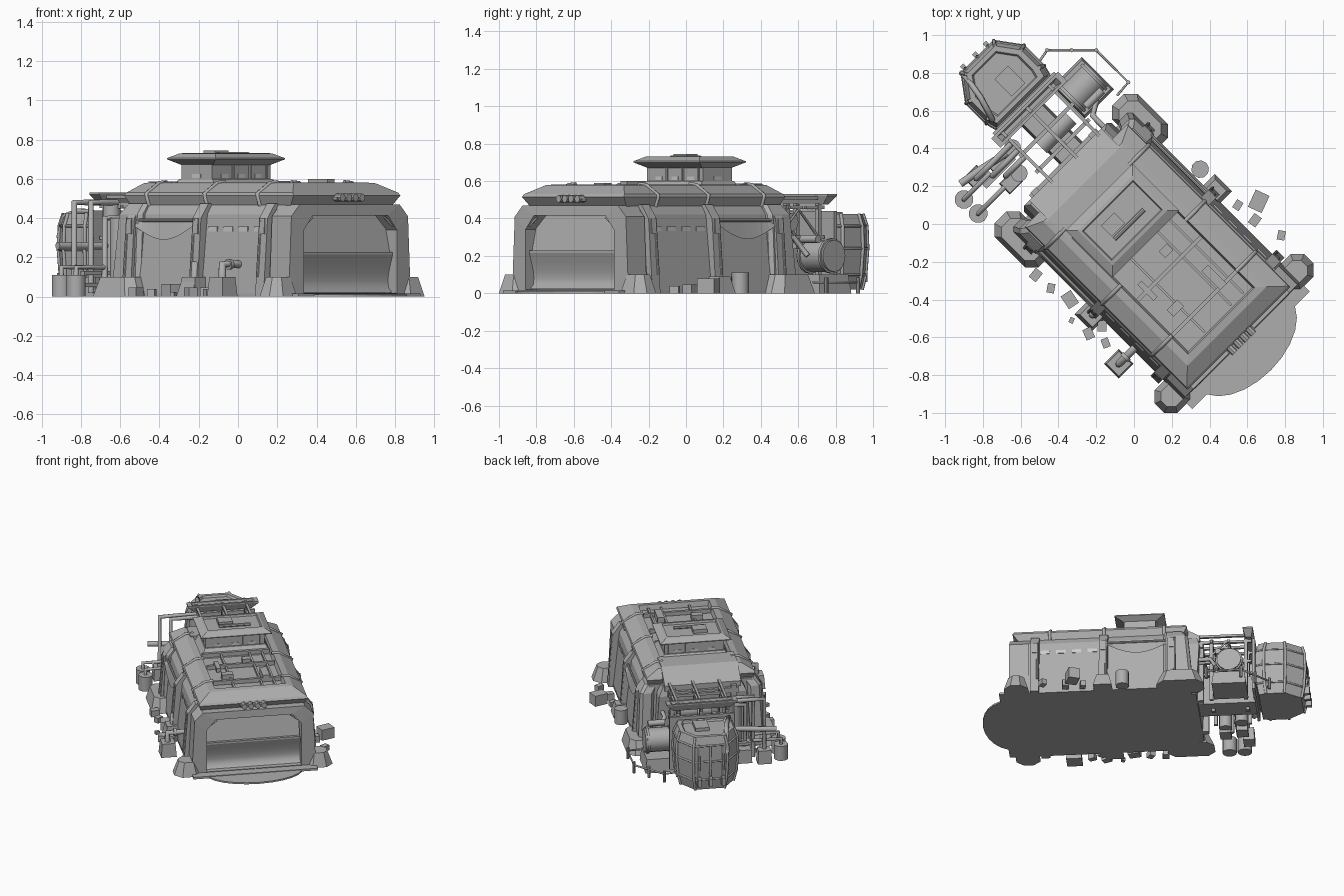
import bpy, math, random
from mathutils import Matrix, Vector

if "Cube" in bpy.data.objects:
    bpy.data.objects.remove(bpy.data.objects["Cube"])

random.seed(4)
TURN = Matrix.Rotation(math.radians(45), 4, 'Z')  # whole base is built straight, then turned
C = -0.035                                         # hall centre line
GREY = bpy.data.materials.new("dark_grey")
GREY.diffuse_color = (.42, .42, .42, 1)
GREY.use_nodes = True
GREY.node_tree.nodes["Principled BSDF"].inputs["Base Color"].default_value = GREY.diffuse_color
PALE = bpy.data.materials.new("pale_opening")
PALE.diffuse_color = (.9, .9, .9, 1)
PALE.use_nodes = True
PALE.node_tree.nodes["Principled BSDF"].inputs["Base Color"].default_value = PALE.diffuse_color


def mesh(name, verts, faces, smooth=False):
    me = bpy.data.meshes.new(name)
    me.from_pydata(verts, [], faces)
    me.update()
    me.materials.append(PALE if "slot" in name else GREY)
    ob = bpy.data.objects.new(name, me)
    bpy.context.collection.objects.link(ob)
    ob.matrix_world = TURN
    if smooth:
        ob.select_set(True)
        bpy.context.view_layer.objects.active = ob
        bpy.ops.object.shade_smooth_by_angle(angle=math.radians(40))
        ob.select_set(False)
    return ob


def loft(name, rings, caps=True, smooth=False):
    n = len(rings[0])
    verts = [v for r in rings for v in r]
    faces = [(i * n + j, i * n + (j + 1) % n, (i + 1) * n + (j + 1) % n, (i + 1) * n + j)
             for i in range(len(rings) - 1) for j in range(n)]
    if caps:
        faces += [tuple(range(n))[::-1], tuple(range((len(rings) - 1) * n, len(rings) * n))]
    return mesh(name, verts, faces, smooth)


def rect(x0, x1, y0, y1, z, c=0.0):
    if not c:
        return [(x0, y0, z), (x1, y0, z), (x1, y1, z), (x0, y1, z)]
    return [(x0 + c, y0, z), (x1 - c, y0, z), (x1, y0 + c, z), (x1, y1 - c, z),
            (x1 - c, y1, z), (x0 + c, y1, z), (x0, y1 - c, z), (x0, y0 + c, z)]


def box(name, c, s, rz=0.0, taper=1.0, chamfer=0.0):
    rot = Matrix.Rotation(rz, 3, 'Z')
    rings = []
    for k, z in ((1, -s[2] / 2), (taper, s[2] / 2)):
        r = rect(-s[0] / 2 * k, s[0] / 2 * k, -s[1] / 2 * k, s[1] / 2 * k, z, chamfer * k)
        rings.append([tuple(rot @ Vector(p) + Vector(c)) for p in r])
    return loft(name, rings)


def cyl(name, a, b, r, n=16):
    a, b = Vector(a), Vector(b)
    q = (b - a).to_track_quat('Z', 'Y')
    ring = [q @ Vector((r * math.cos(t), r * math.sin(t), 0))
            for t in (2 * math.pi * i / n for i in range(n))]
    return loft(name, [[tuple(e + v) for v in ring] for e in (a, b)], smooth=True)


def pipe(name, pts, r):
    cu = bpy.data.curves.new(name, 'CURVE')
    cu.dimensions, cu.bevel_depth, cu.bevel_resolution, cu.use_fill_caps = '3D', r, 2, True
    cu.materials.append(GREY)
    sp = cu.splines.new('POLY')
    sp.points.add(len(pts) - 1)
    for p, q in zip(sp.points, pts):
        p.co = (*q, 1)
    ob = bpy.data.objects.new(name, cu)
    bpy.context.collection.objects.link(ob)
    ob.matrix_world = TURN


def plan(x, y):  # plan position on the grid -> straight frame
    return (x + y) * math.sqrt(.5), (y - x) * math.sqrt(.5)


# floor slab and rounded door apron
box("floor_slab", (C, -.24, .008), (.88, 1.34, .016))
arc = [(C + .34 * math.cos(t), -.86 - .20 * math.sin(t)) for t in (math.pi * i / 12 for i in range(13))]
loft("door_apron", [[(x, y, z) for x, y in arc[::-1]] for z in (0, .012)])

# main hall, front arch and door
hall, arch, door = [[(C - x, z) for x, z in p] + [(C + x, z) for x, z in p[::-1]] for p in (
    [(.44, 0), (.395, .42), (.36, .475)],
    [(.44, 0), (.42, .41), (.36, .47)],
    [(.335, .02), (.335, .34), (.27, .415)])]
loft("main_hall", [[(x, y, z) for x, z in hall] for y in (-.75, .39)])
loft("front_arch", [[(x, y, z) for x, z in p] for p, y in
                    ((arch, -.70), (arch, -.84), (door, -.845), (door, -.755))], caps=False)
mesh("door_upper_panel", [(C + s * .33, y, z) for s in (-1, 1) for y, z in ((-.755, .41), (-.80, .22))],
     [(0, 1, 3, 2)])
curve = [(-.815, .215), (-.80, .17), (-.785, .12), (-.78, .08), (-.785, .045), (-.81, .022)]
m = len(curve)
mesh("door_lower_curve", [(C + s * .335, y, z) for s in (-1, 1) for y, z in curve],
     [(k, k + 1, m + k + 1, m + k) for k in range(m - 1)], True)
box("door_rail", (C, -.81, .222), (.66, .02, .014))
for s in (-1, 1):
    pipe("door_brace", [(C + s * .32, -.83, .36), (C + s * .26, -.83, .405)], .006)

# flared roof with sunken deck and sloping rear plate
loft("roof", [rect(C - h, C + h, a, b, z) for h, a, b, z in
              ((.365, -.78, .37, .465), (.385, -.82, .40, .515), (.38, -.81, .39, .53), (.295, -.73, .35, .578),
               (.25, -.69, .31, .583), (.24, -.68, .29, .545))])
slope = [(.18, .54), (.18, .588), (.34, .586), (.48, .50), (.48, .46)]
loft("rear_roof_plate", [[(C + s * .27, y, z) for y, z in slope] for s in (-1, 1)])
for y in (-.56, -.30, -.10):
    box("roof_cross_beam", (C, y, .565), (.48, .02, .03))
for x in (-.14, .06, .15):
    box("roof_long_beam", (x, -.37, .558), (.014, .6, .02))
for s in (-1, 1):
    for y in (-.56, -.18, .24):
        pipe("roof_rib", [(C + s * .24, y, .583), (C + s * .295, y, .579), (C + s * .385, y, .525),
                          (C + s * .365, y, .465)], .011)
for x, y, w, d, h in ((.10, -.50, .05, .14, .05), (-.16, -.47, .08, .05, .04), (.02, -.22, .06, .05, .03),
                      (-.2, -.3, .03, .12, .03)):
    box("roof_unit", (x, y, .55 + h / 2), (w, d, h))
box("front_lamp_bar", (C, -.83, .50), (.19, .03, .016))
for k in range(4):
    cyl("front_lamp", (C - .07 + k * .047, -.81, .505), (C - .07 + k * .047, -.86, .505), .02, 8)

# lookout tower
tx, ty = -.03, .057


def step(hx, hy, z):
    return rect(tx - hx, tx + hx, ty - hy, ty + hy, z)


loft("tower_base", [step(.25, .175, .54), step(.215, .12, .60)])
loft("tower_body", [step(.21, .11, .58), step(.21, .11, .70)])
loft("tower_cap", [step(.205, .11, .67), step(.25, .175, .70), step(.25, .175, .706), step(.205, .13, .73),
                   step(.19, .11, .732), step(.185, .105, .718)])
box("tower_hatch", (tx - .05, ty + .02, .73), (.1, .08, .03))
cyl("tower_tube", (tx - .1, ty - .04, .725), (tx + .12, ty - .04, .725), .012, 8)
for s in (-1, 1):
    for k in (-1, 0, 1):
        box("tower_slot", (tx + k * .12, ty + s * .109, .615), (.05, .008, .02))
        box("tower_rib", (tx + k * .12 + .06, ty + s * .112, .64), (.012, .012, .10))
    box("tower_side_slot", (tx + s * .209, ty, .615), (.008, .06, .02))

# side walls: ribs, feet, slots and sagging covers
for s in (-1, 1):
    for y in (-.66, -.18, .30):
        loft("wall_rib", [rect(C + s * a - .022, C + s * a + .022, y - .03, y + .03, z)
                          for a, z in ((.45, 0), (.42, .40), (.365, .475))])
        box("rib_lamp", (C + s * .425, y, .36), (.06, .035, .08), 0, .7)
        cyl("rib_rod", (C + s * .465, y + .02, .10), (C + s * .44, y + .02, .4), .008, 8)
    box("mid_foot", (C + s * .47, -.18, .045), (.11, .13, .09), 0, .65)
    box("front_foot", (C + s * .46, -.785, .05), (.20, .17, .10), 0, .65, .05)
    box("rear_foot", (C + s * .44, .36, .05), (.19, .33, .10), 0, .75, .05)
    loft("rear_buttress", [rect(C + s * a - .05, C + s * a + .05, .24, b, z, .02) for a, b, z in
                           ((.40, .45, 0), (.38, .41, .42), (.34, .38, .475))])
    for k in range(4):
        box("wall_slot", (C + s * .400, -.59 + k * .11, .345), (.016, .065, .026))
    n = 10
    cover = []
    for x, top in ((.42, 1), (.44, 0)):
        cover += [(C + s * x, -.15 + .42 * t / n,
                   .385 if top else .36 - .07 * math.sin(math.pi * t / n)) for t in range(n + 1)]
    mesh("wall_cover", cover, [(t, t + 1, n + t + 2, n + t + 1) for t in range(n)])
    cyl("cover_pole", (C + s * .42, -.16, .39), (C + s * .42, .28, .39), .009, 8)

# rear hall end
loft("rear_hall", [rect(C - h, C + h, .3, y, z) for h, y, z in ((.33, .46, 0), (.31, .48, .42), (.28, .46, .48))])
for x in (-.25, .18):
    box("rear_post", (x, .48, .24), (.04, .05, .48))
box("rear_lintel", (C, .48, .44), (.5, .04, .04))

# rear pod, wide at the gate and narrowing to the back
pod = [(-.20, -.16), (.20, -.16), (.215, -.10), (.215, .05), (.12, .18), (-.12, .18), (-.215, .05), (-.215, -.10)]
levels = ((.86, .02), (.95, .10), (1.0, .24), (.98, .36), (.88, .425), (.74, .425), (.7, .41))
loft("pod_body", [[(.04 + x * k, 1.03 + y * k, z) for x, y in pod] for k, z in levels])
for x, y in pod[2:]:
    pipe("pod_corner_rib", [(.04 + x * k * 1.01, 1.03 + y * k * 1.01, z) for k, z in levels[:5]], .010)
for z, k in ((.10, .95), (.24, 1.0), (.36, .98)):
    pipe("pod_band", [(.04 + x * k, 1.03 + y * k, z) for x, y in pod + pod[:1]], .007)
box("pod_gate", (.04, .86, .24), (.46, .02, .40))
box("pod_roof_hatch", (.07, 1.0, .42), (.1, .13, .03))
pipe("pod_roof_pipe", [(-.14, .92, .3), (-.14, .92, .435), (-.1, 1.05, .435), (-.08, 1.17, .41), (-.08, 1.21, .3)], .016)
for x in (-.05, .04, .12):
    pipe("pod_bar", [(x, 1.19, .06), (x, 1.215, .22), (x, 1.20, .37)], .008)
    box("pod_fin", (x, 1.215, .09), (.025, .05, .06))

# link gantry between hall and pod
loft("gantry_tray", [rect(.035 - a, .035 + a, .82 - b, .82 + b, z) for a, b, z in
                     ((.20, .02, .475), (.25, .035, .52), (.25, .035, .53), (.22, .02, .53), (.19, .01, .495))])
for x in (-.15, .035, .2):
    for y in (.56, .80):
        box("gantry_post", (x, y, .24), (.025, .025, .48))
    for z in (.30, .46, .51):
        box("gantry_beam", (x, .65, z), (.018, .38, .018))
    pipe("gantry_brace", [(x, .5, .3), (x, .65, .45), (x, .8, .3)], .008)
for y in (.56, .68):
    for z in (.30, .46):
        box("gantry_cross", (.025, y, z), (.40, .02, .02))
box("link_passage", (.03, .65, .13), (.17, .42, .22), 0, .85)
cyl("link_tank", (-.06, .64, .38), (.16, .64, .38), .05)
for x, y, h in ((-.17, .74, .47), (-.24, .62, .40)):
    cyl("upright_tank", (x, y, .02), (x, y, h), .045)

# side tank machine
box("tank_base", (.32, .70, .05), (.22, .24, .10), 0, .9)
cyl("side_tank", (.22, .70, .20), (.42, .70, .20), .085)
for x in (.24, .40):
    cyl("tank_band", (x - .008, .70, .20), (x + .008, .70, .20), .095)
cyl("tank_top_tube", (.26, .62, .29), (.38, .62, .29), .022, 10)
pipe("tank_feed", [(.32, .60, .2), (.25, .56, .3), (.25, .47, .3)], .015)

# pipework and drums on the outer side
for k, (x, h) in enumerate(((-.42, .48), (-.35, .48), (-.30, .40))):
    y = .76 - .05 * k
    pipe("riser_pipe", [(x, y, .02), (x, y, h), (x + .12, y, h), (-.16, y, h)], .016)
pipe("cross_pipe", [(-.50, .80, .26), (-.38, .78, .26), (-.2, .74, .26)], .02)
for x, y in ((-.90, .13), (-.825, .055)):
    px, py = plan(x, y)
    cyl("drum", (px, py, 0), (px, py, .11), .05, 12)
    pipe("drum_pipe", [(px, py, .1), (px, py, .15), (px + .2, py, .15)], .013)
for x, y in ((-.84, .25), (-.72, .32), (-.65, .22)):
    box("pipe_block", (*plan(x, y), .05), (.10, .08, .10), 0, .9)
for z in (.06, .12):
    box("pipe_rack", (-.31, .70, z), (.22, .03, .02))

# perimeter rail
rail = [(-.53, .82), (-.46, .92), (-.20, .92), (-.03, .75), (-.09, .68)]
pipe("perimeter_rail", [(*plan(*p), .06) for p in rail], .007)
for p in rail[1:4] + [(-.33, .92)]:
    cyl("rail_post", (*plan(*p), 0), (*plan(*p), .085), .011, 8)

# pump boxes with bent pipes beside the left wall, drum on the right
for x, y in ((-.08, -.74), (-.22, -.48)):
    px, py = plan(x, y)
    box("pump_box", (px, py, .05), (.11, .11, .10), 0, .85)
    pipe("pump_pipe", [(px, py, .09), (px, py, .165), (px + .12, py, .165)], .02)
    cyl("pump_collar", (px + .04, py, .165), (px + .06, py, .165), .028, 10)
px, py = plan(.35, .29)
cyl("water_drum", (px, py, 0), (px, py, .11), .047, 10)

# scattered crates
for x, y, w in ((.66, .12, .10), (.64, .02, .06), (.78, -.06, .05), (.55, .10, .05), (-.52, -.27, .06), (-.44, -.34, .05),
                (-.34, -.40, .08), (-.24, -.58, .06), (-.15, -.63, .05), (-.33, -.51, .03), (-.17, -.54, .06)):
    box("crate", (*plan(x, y), w * .4), (w, w * .8, w * .8), random.uniform(0, 1.5))
